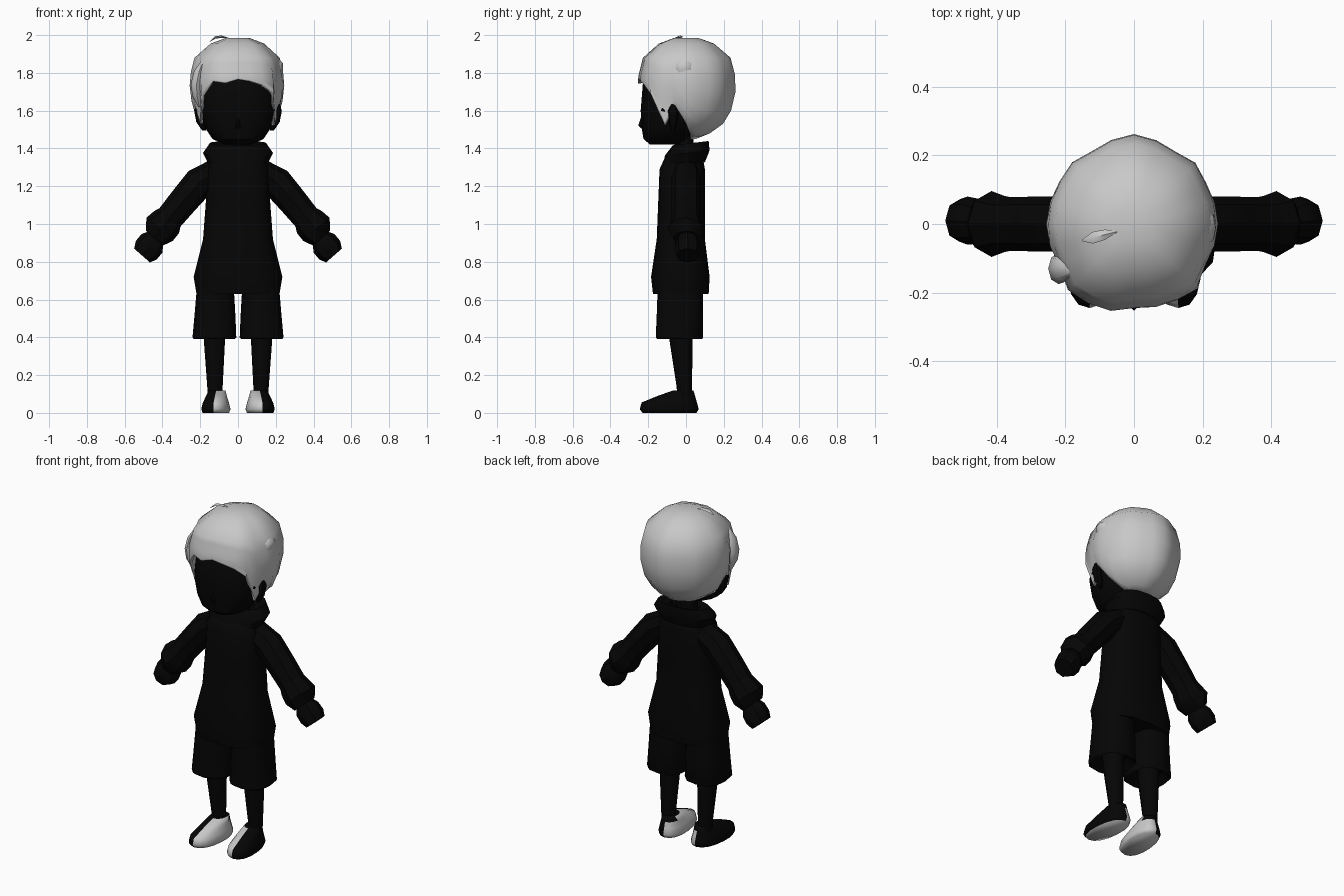
import bpy, bmesh, math
from mathutils import Vector

if "Cube" in bpy.data.objects:
    bpy.data.objects.remove(bpy.data.objects["Cube"])


def material(name, v):
    m = bpy.data.materials.new(name)
    m.diffuse_color = (v, v, v, 1)
    m.use_nodes = True
    m.node_tree.nodes["Principled BSDF"].inputs["Base Color"].default_value = m.diffuse_color
    return m


BLACK = material("black", 0.0015)
GREY = material("light grey", 0.58)


def ring(cx, hw, yf, yb, z, n=12, p=2.0, tilt=0.0, skew=0.0):
    """Rounded outline at height z, first vertex at the front."""
    pts = []
    for i in range(n):
        a = 2 * math.pi * i / n
        s, c = math.sin(a), math.cos(a)
        x = hw * math.copysign(abs(s) ** (2 / p), s)
        y = (yf + yb) / 2 - (yb - yf) / 2 * math.copysign(abs(c) ** (2 / p), c)
        pts.append(Vector((cx + x + skew * y, y, z + tilt * y)))
    return pts


def loft(name, rings, mat=BLACK, caps=(True, True), angle=40, rule=None):
    """Skin a list of rings; rule picks the second (grey) material."""
    bm = bmesh.new()
    rows = [[bm.verts.new(p) for p in r] for r in rings]
    n = len(rows[0])
    for a, b in zip(rows, rows[1:]):
        for i in range(n):
            j = (i + 1) % n
            bm.faces.new((a[i], a[j], b[j], b[i]))
    if caps[0]:
        bm.faces.new(rows[0][::-1])
    if caps[1]:
        bm.faces.new(rows[-1])
    bmesh.ops.recalc_face_normals(bm, faces=bm.faces)
    if rule:
        for f in bm.faces:
            f.material_index = int(rule(f))
    me = bpy.data.meshes.new(name)
    bm.to_mesh(me)
    bm.free()
    me.materials.append(mat)
    if rule:
        me.materials.append(GREY)
    ob = bpy.data.objects.new(name, me)
    bpy.context.collection.objects.link(ob)
    bpy.ops.object.select_all(action='DESELECT')
    ob.select_set(True)
    bpy.context.view_layer.objects.active = ob
    bpy.ops.object.shade_smooth_by_angle(angle=math.radians(angle))
    return ob


def lerp(table, x):
    for (a, u), (b, v) in zip(table, table[1:]):
        if x <= b:
            return u + (v - u) * (x - a) / (b - a)
    return table[-1][1]


# Head and neck
loft("head", [ring(0, hw, yf, yb, z, 16, 2.4) for hw, yf, yb, z in (
    (.07, -.19, -.03, 1.42), (.135, -.225, .01, 1.45), (.175, -.235, .06, 1.51),
    (.203, -.24, .11, 1.60), (.2, -.228, .16, 1.75), (.14, -.13, .14, 1.88))])
loft("neck", [ring(0, .06, -.06, .04, z) for z in (1.33, 1.50)])
loft("nose", [ring(0, .02, -.235, -.2, 1.505, 6), ring(0, .014, -.253, -.2, 1.522, 6),
              ring(0, .006, -.24, -.2, 1.56, 6)])

# Ears
for s, side in ((-1, "left"), (1, "right")):
    loft(side + "_ear", [ring(s * cx, w, -.068 - d, -.068 + d, z, 8) for cx, w, d, z in (
        (.18, .01, .01, 1.495), (.197, .024, .022, 1.54),
        (.208, .024, .027, 1.60), (.208, .01, .01, 1.64))])

# Hair: a dome whose lower edge and radius change around the head (0 = front)
EDGE = [(-180, 1.45), (-115, 1.45), (-105, 1.47), (-90, 1.53), (-75, 1.63), (-60, 1.53),
        (-45, 1.68), (-30, 1.755), (-15, 1.745), (0, 1.765), (15, 1.755), (30, 1.735),
        (45, 1.69), (60, 1.52), (75, 1.63), (90, 1.53), (105, 1.47), (115, 1.45), (180, 1.45)]
RADIUS = [(-180, .262), (-150, .245), (-140, .256), (-120, .25), (-90, .256), (-60, .25),
          (-45, .272), (-15, .262), (0, .245), (30, .255), (45, .265), (60, .24), (90, .245),
          (120, .242), (140, .256), (150, .243), (180, .262)]
PROFILE = [(1.45, .2), (1.48, .48), (1.54, .8), (1.60, .91), (1.69, 1.0), (1.78, 1.0),
           (1.88, .9), (1.95, .62), (1.985, .25), (2.0, .1)]
rows = []
for z0 in (1.985, 1.955, 1.88, 1.79, 1.70, 1.60, 1.53, 1.48, 1.45):
    row = []
    for i in range(24):
        deg = -180 + 15 * i
        e = lerp(EDGE, deg)
        # columns are squeezed so every one ends on its own edge
        z = z0 if z0 > 1.85 else e + (1.88 - e) * (z0 - 1.45) / (1.88 - 1.45)
        f = lerp(PROFILE, z)
        if abs(deg) < 80 and z < 1.7:  # side locks hang outside the cheeks
            f = max(f, .93)
        r = lerp(RADIUS, deg) * f
        a = math.radians(deg)
        row.append(Vector((r * math.sin(a), -r * math.cos(a), z)))
    rows.append(row)
hair = loft("hair", rows, GREY, (True, False), 50)
mod = hair.modifiers.new("thickness", 'SOLIDIFY')
mod.thickness = 0.015
mod.offset = -1
# Small loose strand on the crown, and thick locks beside the temples
loft("hair_tuft", [[Vector((x, -.035 + .25 * (x + .1) + w * math.cos(k), z + w * .4 * math.sin(k)))
                    for k in (0, 1.57, 3.14, 4.71)]
                   for x, w, z in ((-.15, .003, 1.965), (-.12, .017, 1.988),
                                   (-.085, .015, 1.992), (-.05, .002, 1.985))], GREY)
loft("left_temple_lock", [ring(cx, w, -.13 - d, -.13 + d, z, 8) for cx, w, d, z in (
    (-.205, .006, .01, 1.62), (-.217, .025, .038, 1.68), (-.22, .03, .045, 1.74),
    (-.205, .028, .04, 1.81), (-.18, .01, .015, 1.87))], GREY, angle=60)
loft("right_temple_lock", [ring(cx, w, -.01 - d, -.01 + d, z, 8) for cx, w, d, z in (
    (.215, .012, .02, 1.76), (.218, .021, .05, 1.82), (.215, .023, .045, 1.85),
    (.19, .015, .02, 1.885))], GREY, angle=60)

# Hooded jumper
loft("jumper", [ring(0, hw, yf, yb, z, 16, 2.6) for hw, yf, yb, z in (
    (.22, -.175, .12, .63), (.235, -.185, .125, .72), (.185, -.155, .10, .92),
    (.17, -.147, .10, 1.12), (.165, -.14, .10, 1.29), (.145, -.115, .09, 1.345),
    (.07, -.07, .06, 1.38))])
loft("hood", [ring(0, hw, yf, yb, z, 16, 2.3, .12) for hw, yf, yb, z in (
    (.155, -.12, .10, 1.315), (.185, -.112, .125, 1.375), (.15, -.07, .12, 1.425),
    (.09, -.055, .07, 1.41), (.07, -.04, .05, 1.36))])

# Arms: eight-sided rings across a slanted axis
AXIS_UP = Vector((.75, 0, .66))


def arm_ring(s, x, z, h, d, dy=0):
    pts = []
    for k in range(8):
        a = math.pi * k / 4
        v = Vector((x, dy, z)) + AXIS_UP * (h * math.cos(a))
        v.y += d * math.sin(a)
        pts.append(Vector((s * v.x, v.y, v.z)))
    return pts


for s, side in ((-1, "left"), (1, "right")):
    loft(side + "_sleeve", [arm_ring(s, *r) for r in (
        (.10, 1.285, .075, .07), (.20, 1.225, .083, .08), (.29, 1.12, .078, .08),
        (.36, 1.035, .074, .078), (.378, 1.01, .088, .082), (.415, .972, .093, .096),
        (.443, .925, .06, .07))])
    loft(side + "_hand", [arm_ring(s, *r) for r in (
        (.43, .935, .045, .045, .005), (.455, .898, .074, .066, .008),
        (.485, .862, .074, .07, .01), (.508, .833, .056, .062, .01))])

    # Shorts and legs
    loft(side + "_short_leg", [ring(s * cx, hw, yf, yb, z, 12, 2.8) for cx, hw, yf, yb, z in (
        (.125, .07, -.10, .04, .43), (.125, .108, -.15, .085, .39), (.125, .116, -.16, .09, .40),
        (.122, .108, -.155, .09, .52), (.12, .098, -.15, .09, .66))])
    loft(side + "_leg", [ring(s * cx, hw, yf, yb, z, 10) for cx, hw, yf, yb, z in (
        (.122, .04, -.045, .03, .08), (.122, .043, -.05, .032, .14),
        (.125, .06, -.09, .035, .40), (.125, .062, -.09, .035, .46))])

    # Shoes: inner half and sole are light, outer half, toe tip and heel collar are black
    def light(f, s=s):
        c = f.calc_center_median()
        if f.normal.z < -.9:
            return True
        collar = c.y > 0 and c.z > .085
        return s * c.x < .108 - .03 * c.y and not collar

    loft(side + "_shoe", [ring(s * .11, hw, yf, yb, z, 16, 2.3, 0, -.08 * s)
                          for hw, yf, yb, z in (
        (.07, -.23, .056, 0), (.077, -.245, .067, .02), (.068, -.235, .058, .055),
        (.055, -.15, .048, .09), (.045, -.07, .04, .118))], angle=100, rule=light)
